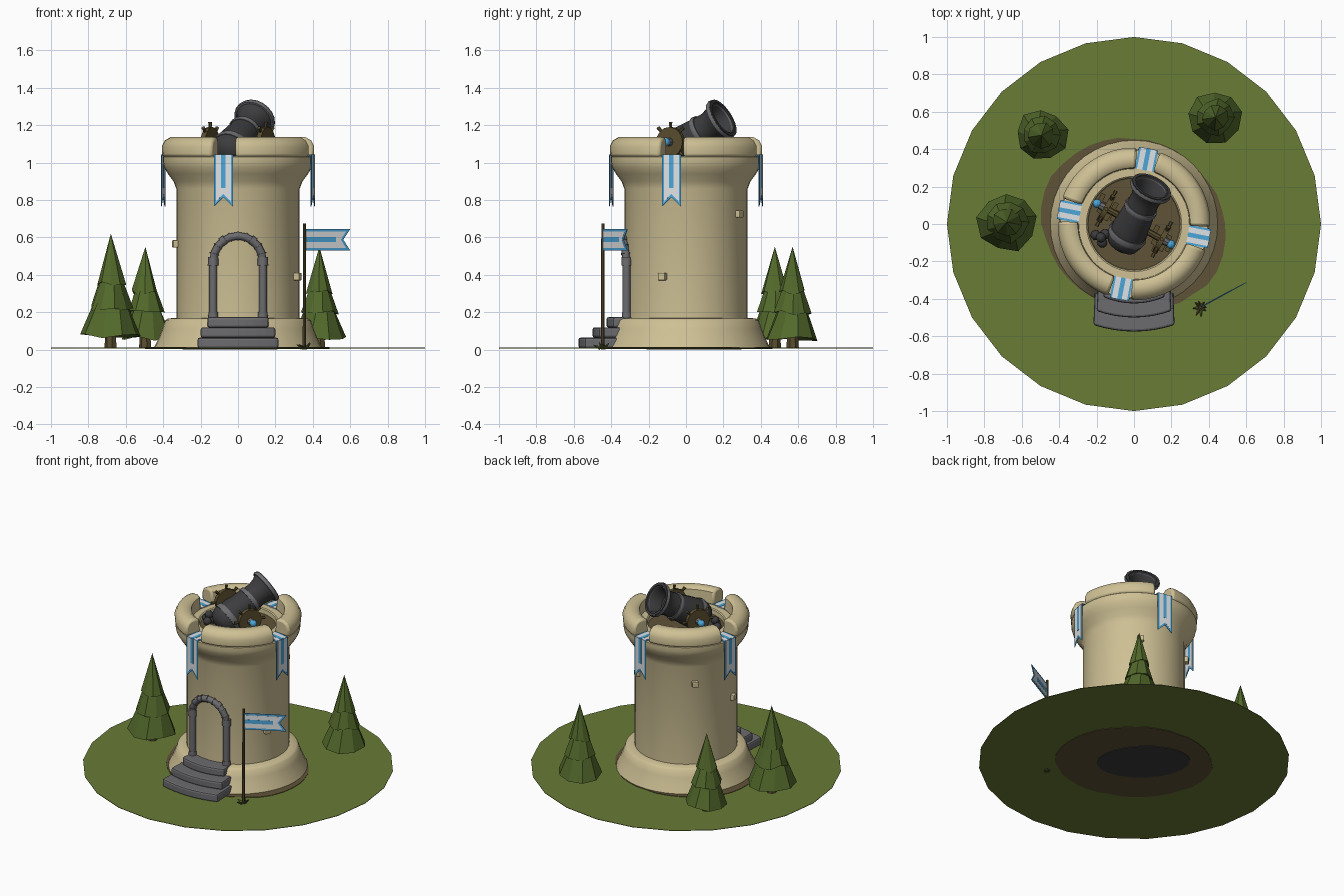
import bpy, bmesh, math, random
from math import sin, cos, pi, radians
from mathutils import Vector, Matrix

if "Cube" in bpy.data.objects:
    bpy.data.objects.remove(bpy.data.objects["Cube"])

random.seed(4)

def mat(name, c):
    m = bpy.data.materials.new(name)
    m.diffuse_color = (*c, 1)
    m.use_nodes = True
    m.node_tree.nodes["Principled BSDF"].inputs["Base Color"].default_value = m.diffuse_color
    return m

GRASS = mat("grass_green", (.14, .20, .037))
TREE = mat("pine_green", (.085, .14, .024))
STONE = mat("sandstone", (.62, .53, .30))
GREY = mat("grey_stone", (.15, .15, .16))
IRON = mat("dark_iron", (.045, .045, .048))
BLUE = mat("banner_blue", (.07, .38, .70))
WHITE = mat("banner_white", (.74, .76, .78))
DIRT = mat("dirt_brown", (.115, .085, .038))
WOOD = mat("wood_brown", (.10, .075, .028))

def finish(bm, name, m, smooth=None, matrix=None, bevel=0):
    bmesh.ops.remove_doubles(bm, verts=bm.verts, dist=1e-5)
    bmesh.ops.recalc_face_normals(bm, faces=bm.faces)
    me = bpy.data.meshes.new(name)
    bm.to_mesh(me)
    bm.free()
    if matrix:
        me.transform(matrix)
    me.materials.append(m)
    if smooth:
        me.polygons.foreach_set("use_smooth", [True] * len(me.polygons))
        me.set_sharp_from_angle(angle=radians(smooth))
    ob = bpy.data.objects.new(name, me)
    bpy.context.collection.objects.link(ob)
    if bevel:
        b = ob.modifiers.new("bevel", 'BEVEL')
        b.width, b.segments, b.limit_method, b.angle_limit = bevel, 2, 'ANGLE', radians(50)
    return ob

def lathe(name, prof, m, n=32, a0=0, a1=2 * pi, closed=False, smooth=40, matrix=None, bevel=0):
    """Turn an (r, z) profile about z; partial turns get end caps."""
    bm = bmesh.new()
    rows = [[bm.verts.new((r * cos(a0 + (a1 - a0) * i / n), r * sin(a0 + (a1 - a0) * i / n), z))
             for r, z in prof] for i in range(n + 1)]
    k = len(prof)
    for A, B in zip(rows, rows[1:]):
        for j in range(k if closed else k - 1):
            q = [A[j], B[j], B[(j + 1) % k], A[(j + 1) % k]]
            bm.faces.new(q)
    if closed and a1 - a0 < 6:
        bm.faces.new(rows[0])
        bm.faces.new(rows[-1])
    bmesh.ops.dissolve_degenerate(bm, dist=1e-6, edges=bm.edges)
    return finish(bm, name, m, smooth, matrix, bevel)

def plate(name, pts, t, m, matrix=Matrix(), bevel=0, smooth=None):
    """Outline in local xy, thickness t centred on local z."""
    bm = bmesh.new()
    f = bm.faces.new([bm.verts.new((x, y, -t / 2)) for x, y in pts])
    up = bmesh.ops.extrude_face_region(bm, geom=[f])
    bmesh.ops.translate(bm, vec=(0, 0, t), verts=[v for v in up["geom"] if isinstance(v, bmesh.types.BMVert)])
    return finish(bm, name, m, smooth, matrix, bevel)

def along(p, d):
    return Matrix.Translation(p) @ Vector(d).to_track_quat('Z', 'Y').to_matrix().to_4x4()

def beam(name, p, q, r1, r2, m, n=8, smooth=40):
    p, q = Vector(p), Vector(q)
    L = (q - p).length
    return lathe(name, [(0, 0), (r1, 0), (r2, L), (0, L)], m, n, smooth=smooth, matrix=along(p, q - p))

def ball(name, p, r, m):
    bm = bmesh.new()
    bmesh.ops.create_uvsphere(bm, u_segments=12, v_segments=8, radius=r)
    finish(bm, name, m, 60, Matrix.Translation(p))

def box(name, p, size, yaw, m, bevel=0):
    bm = bmesh.new()
    bmesh.ops.create_cube(bm, size=1)
    M = Matrix.Translation(p) @ Matrix.Rotation(yaw, 4, 'Z') @ Matrix.Diagonal((*size, 1))
    return finish(bm, name, m, None, M, bevel)

def frame(x, y, z, o):
    return Matrix((x, y, z)).transposed().to_4x4() if o is None else \
        Matrix.Translation(o) @ Matrix((x, y, z)).transposed().to_4x4()

UP = Vector((0, 0, 1))

# ground, dirt patch and the dark patch beneath
lathe("ground", [(0, .007), (1, .007), (1, .01), (0, .01)], GRASS, 24, smooth=None)
blob = []
for i in range(36):
    a = 2 * pi * i / 36
    r = .475 + .03 * cos(2 * (a - radians(152))) + random.uniform(-.008, .008)
    blob.append((r * cos(a), r * sin(a)))
plate("dirt_patch", blob, .009, DIRT, Matrix.Translation((0, 0, .0085)))
plate("underside_patch", [(.30 * cos(a) - .06, .2 * sin(a)) for a in [2 * pi * i / 20 for i in range(20)]],
      .004, IRON, Matrix.Rotation(radians(-45), 4, 'Z') @ Matrix.Translation((0, 0, .002)))

# tower body
lathe("tower_wall", [(.45, .008), (.425, .06), (.405, .11), (.39, .155), (.375, .166), (.33, .17), (.33, .86),
                     (.345, .90), (.375, .94), (.395, .975), (.402, 1.0), (.402, 1.03), (.395, 1.036),
                     (.255, 1.036), (.248, 1.03), (.245, .995)], STONE, 40)
lathe("tower_floor", [(0, 1.0), (.25, 1.0)], DIRT, 32)
for cx, cy in ((-.14, .09), (.15, -.08)):
    for i in range(7):
        box("floor_plank", (cx + (i % 3 - 1) * .035, cy + (i // 3 - 1) * .045, 1.003),
            (.025, random.uniform(.04, .07), .012), radians(-28), WOOD)

# battlements and banners
MERLON = [(.295, 1.03), (.405, 1.03), (.408, 1.085), (.392, 1.118), (.36, 1.136), (.32, 1.136), (.30, 1.12)]
def tail(w, top, bot, notch):
    return [(-w, top), (-w, bot), (0, notch), (w, bot), (w, top)]
for k in range(4):
    a = radians(79 + 90 * k)
    lathe("battlement", MERLON, STONE, 12, a + radians(9), a + radians(81), closed=True, bevel=.014)
    o, t = Vector((cos(a), sin(a), 0)), Vector((-sin(a), cos(a), 0))
    F = frame(t, UP, o, o * .408)
    plate("banner", tail(.052, 1.042, .765, .815), .004, BLUE, F)
    plate("banner_field", tail(.041, 1.042, .79, .832), .006, WHITE, F)
    plate("banner_stripe", [(-.012, 1.042), (-.012, .865), (.012, .865), (.012, 1.042)], .008, BLUE, F)
    T = frame(t, -o, UP, o * .408 + UP * 1.040)
    for nm, w, h, m in (("banner_top", .052, .004, BLUE), ("banner_top_field", .041, .006, WHITE),
                        ("banner_top_stripe", .012, .008, BLUE)):
        plate(nm, [(-w, 0), (w, 0), (w, .115), (-w, .115)], h, m, T)

# stones standing proud of the wall
for x, y, z in ((.315, -.125, .39), (.18, .28, .725), (-.235, .235, .74), (-.33, -.05, .565)):
    box("wall_stone", (x, y, z), (.042, .042, .04), math.atan2(y, x), STONE, .006)

# entrance steps with bowed fronts
for i, (w, d) in enumerate(((.217, .575), (.20, .50), (.165, .425))):
    xs = [-1 + j / 4 for j in range(9)]
    pts = [(w * x, -d + .035 * x * x) for x in xs] + [(w * .95, -.28), (-w * .95, -.28)]
    plate("step", pts, .056, GREY, Matrix.Translation((0, 0, .036 + .055 * i)), bevel=.012)

# doorway arch
def arch(a):
    return Vector((.133 * cos(a), -.318 - .017 * sin(a), .47 + .138 * sin(a)))
for s in (-1, 1):
    beam("door_jamb", (s * .133, -.318, .17), (s * .133, -.318, .47), .022, .022, GREY, 10)
    beam("door_foot", (s * .133, -.318, .17), (s * .133, -.318, .20), .027, .025, GREY, 10)
    beam("door_capital", (s * .133, -.318, .45), (s * .133, -.318, .495), .029, .027, GREY, 10)
for i in range(10):
    beam("arch_stone", arch(pi * i / 10), arch(pi * (i + 1) / 10), .021, .021, GREY, 10)
for i in range(1, 10):
    c, d = arch(pi * i / 10), arch(pi * i / 10 + .1) - arch(pi * i / 10 - .1)
    e = d.normalized() * (.014 if i in (3, 7) else .003)
    beam("arch_joint", c - e, c + e, .025, .025, GREY, 10)

# cannon: barrel, bands, wheels, balls
yaw, pitch = radians(27), radians(30)
d = Vector((sin(yaw) * cos(pitch), cos(yaw) * cos(pitch), sin(pitch)))
B = along(Vector((.095, .20, 1.24)) - d * .40, d)
lathe("cannon_barrel", [(0, -.03), (.05, -.022), (.085, 0), (.1, .04), (.098, .12), (.082, .26), (.08, .31),
                        (.09, .35), (.11, .385), (.112, .40), (.095, .40), (.075, .36), (.065, .30), (0, .30)],
      IRON, 20, matrix=B)
for r, z0, z1 in ((.108, .05, .085), (.093, .235, .262), (.117, .372, .394)):
    lathe("cannon_band", [(r - .03, z0), (r - .004, z0), (r, (z0 + z1) / 2), (r - .004, z1), (r - .03, z1)],
          GREY, 20, matrix=B, closed=True)
ax = Vector((cos(radians(-29)), sin(radians(-29)), 0))
C = Vector((0, 0, 1.11))
beam("cannon_axle", C - ax * .2, C + ax * .2, .018, .018, WOOD)
for s in (-1, 1):
    W = C + ax * s * .17
    beam("wheel", W - ax * .014, W + ax * .014, .08, .08, WOOD, 16)
    ball("wheel_hub", C + ax * s * .225, .024, BLUE)
    beam("wheel_boss", W, W + ax * s * .04, .025, .02, GREY)
    side = ax.cross(UP)
    for i in range(8):
        v = side * cos(i * pi / 4) + UP * sin(i * pi / 4)
        beam("wheel_peg", W + v * .07, W + v * .108, .007, .011, WOOD, 6)
for x, y, z in ((-.205, -.06, 1.025), (-.17, -.10, 1.025), (-.155, -.055, 1.025), (-.177, -.072, 1.06)):
    ball("cannon_ball", (x, y, z), .027, IRON)

# flag, pole and tuft at its foot
P = Vector((.355, -.445, 0))
beam("flag_pole", P, P + UP * .675, .009, .008, WOOD)
fd = Vector((.88, .475, 0)).normalized()
FF = frame(fd, UP, fd.cross(UP), P)
def pennant(x0, x1, n, z0, z1):
    return [(x0, z0), (x1, z0), (n, (z0 + z1) / 2), (x1, z1), (x0, z1)]
plate("flag", pennant(0, .278, .235, .53, .645), .004, BLUE, FF)
plate("flag_field", pennant(.008, .252, .22, .543, .632), .006, WHITE, FF)
plate("flag_stripe", [(.008, .574), (.19, .574), (.19, .601), (.008, .601)], .008, BLUE, FF)
for i in range(9):
    a = i * 2.4
    v = Vector((cos(a), sin(a), 0)) * random.uniform(.025, .05)
    beam("tuft_blade", P + v * .3 + UP * .008, P + v + UP * random.uniform(.02, .045), .01, .002,
         WOOD if i % 2 else TREE, 4, None)

# pine trees: three ragged, twisted skirts each
def pine(x, y, h, r, spin):
    beam("tree_trunk", (x, y, .008), (x, y, .15), .034, .026, WOOD, 7, None)
    for k, (z0, z1, r0, r1) in enumerate(((.11, .50, 1, .40), (.36, .72, .72, .22), (.56, 1, .50, 0))):
        bm = bmesh.new()
        n = 9
        low, high = [], []
        for i in range(n):
            a = 2 * pi * i / n + spin + k * .5
            rr = r * r0 * random.uniform(.88, 1.02)
            low.append(bm.verts.new((x + rr * cos(a), y + rr * sin(a), h * (z0 + random.uniform(-.025, .025)))))
            high.append(bm.verts.new((x + r * r1 * cos(a + .25), y + r * r1 * sin(a + .25), h * z1)))
        hub = bm.verts.new((x, y, h * (z0 + .04)))
        for i in range(n):
            j = (i + 1) % n
            bm.faces.new((low[i], low[j], high[j], high[i]))
            bm.faces.new((low[j], low[i], hub))
        if r1:
            bm.faces.new(high)
        finish(bm, "tree_foliage", TREE)

pine(-.68, .01, .62, .165, .2)
pine(-.495, .475, .55, .145, .9)
pine(.435, .57, .55, .145, 1.6)
